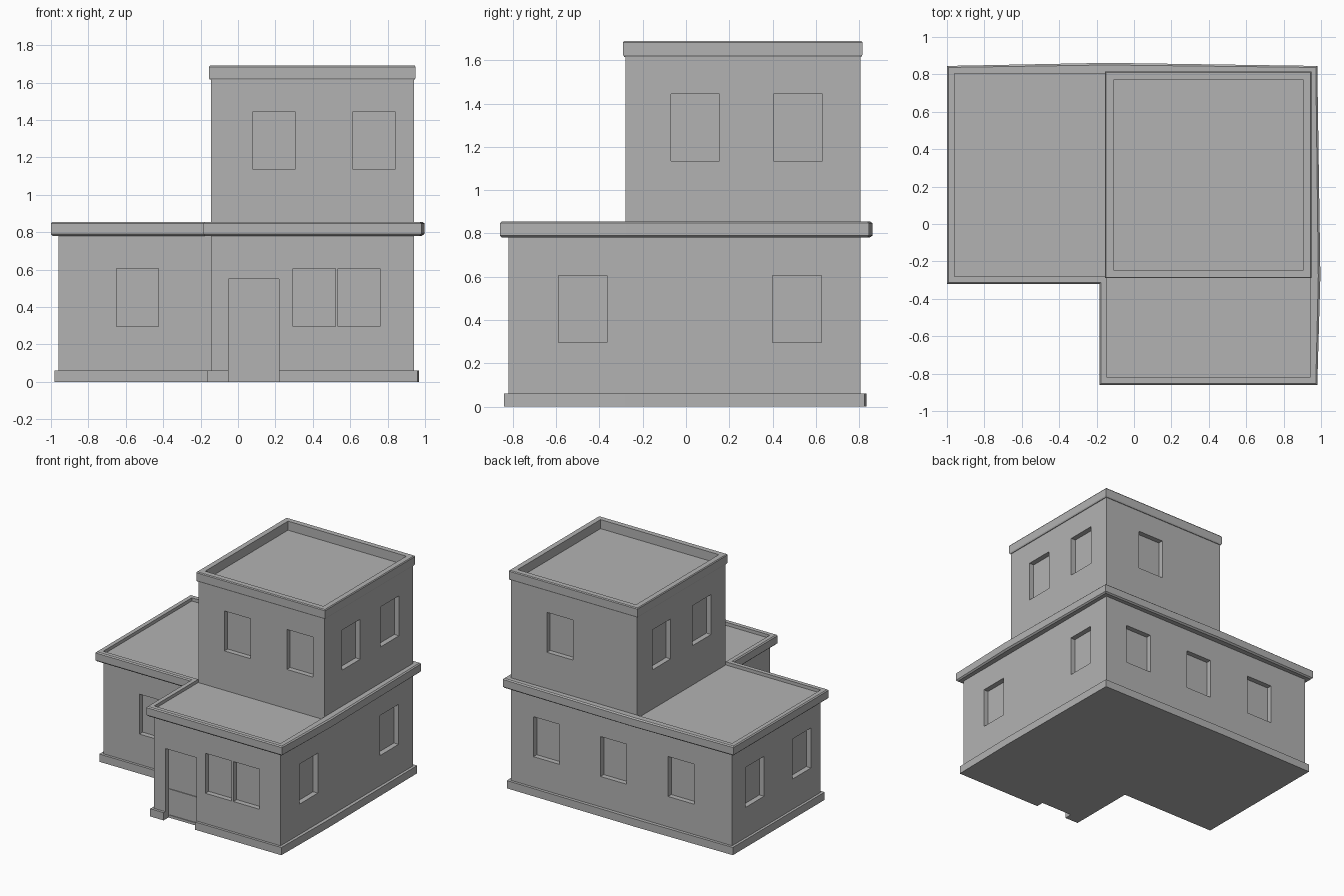
import bpy
import bmesh
from mathutils import Vector

if "Cube" in bpy.data.objects:
    bpy.data.objects.remove(bpy.data.objects["Cube"], do_unlink=True)

# One plain plaster colour
plaster = bpy.data.materials.new("grey_plaster")
plaster.use_nodes = True
GREY = (0.45, 0.45, 0.45, 1)
plaster.diffuse_color = GREY
plaster.node_tree.nodes["Principled BSDF"].inputs["Base Color"].default_value = GREY

# Wall lines, counter-clockwise
LEFT, MID, RIGHT = -0.96, -0.145, 0.94
FRONT, STEP, BACK = -0.82, -0.28, 0.805
GROUND = [(LEFT, STEP), (MID, STEP), (MID, FRONT), (RIGHT, FRONT),
          (RIGHT, STEP), (RIGHT, BACK), (MID, BACK), (LEFT, BACK)]
TOWER = [(MID, STEP), (RIGHT, STEP), (RIGHT, BACK), (MID, BACK)]


def offset(outline, dist):
    """Push every corner outward by the same diagonal distance."""
    pts = [Vector(p) for p in outline]
    result = []
    for i, p in enumerate(pts):
        a = (p - pts[i - 1]).normalized()
        b = (pts[(i + 1) % len(pts)] - p).normalized()
        out = Vector((a.y + b.y, -a.x - b.x)).normalized()
        result.append(p + out * dist * 2 ** 0.5)
    return result


def finish(name, bm):
    bmesh.ops.recalc_face_normals(bm, faces=bm.faces)
    mesh = bpy.data.meshes.new(name)
    bm.to_mesh(mesh)
    bm.free()
    mesh.materials.append(plaster)
    obj = bpy.data.objects.new(name, mesh)
    bpy.context.collection.objects.link(obj)
    return obj


def sweep(name, outline, profile, solid=False):
    """Stack offset outlines; capped when solid, otherwise a closed ring."""
    bm = bmesh.new()
    loops = [[bm.verts.new((p.x, p.y, z)) for p in offset(outline, d)]
             for d, z in profile]
    pairs = list(zip(loops, loops[1:]))
    if solid:
        bm.faces.new(loops[0])
        bm.faces.new(loops[-1])
    else:
        pairs.append((loops[-1], loops[0]))
    for low, high in pairs:
        for i in range(len(low)):
            j = (i + 1) % len(low)
            bm.faces.new((low[i], low[j], high[j], high[i]))
    return finish(name, bm)


def add_box(bm, low, high):
    low, high = Vector(low), Vector(high)
    verts = bmesh.ops.create_cube(bm, size=1)["verts"]
    for v in verts:
        v.co = (low + high) / 2 + Vector(a * b for a, b in zip(v.co, high - low))


# Storeys, plinth and roof edges
ground_walls = sweep("ground_floor_walls", GROUND, [(0, 0.06), (0, 0.83)], True)
plinth = sweep("plinth", GROUND, [(0.02, 0), (0.02, 0.06)], True)
tower_walls = sweep("upper_floor_walls", TOWER, [(0, 0.83), (0, 1.62)], True)
sweep("lower_cornice", GROUND,
      [(0, 0.78), (0.03, 0.78), (0.04, 0.79), (0.04, 0.847),
       (0.032, 0.855), (0, 0.855)])
sweep("upper_parapet", TOWER,
      [(-0.035, 1.615), (0.005, 1.615), (0.01, 1.625), (0.01, 1.683),
       (0.005, 1.69), (-0.035, 1.69)])

# Window and door recesses
WIDTH, HEIGHT, DEPTH = 0.225, 0.31, 0.04
LOW_SILL, HIGH_SILL = 0.295, 1.135
windows = [
    ("y", STEP, 1, LOW_SILL, [-0.65]),
    ("y", FRONT, 1, LOW_SILL, [0.295, 0.535]),
    ("y", BACK, -1, LOW_SILL, [-0.635, -0.055, 0.52]),
    ("x", RIGHT, -1, LOW_SILL, [-0.59, 0.4]),
    ("x", LEFT, 1, LOW_SILL, [-0.16, 0.415]),
    ("y", STEP, 1, HIGH_SILL, [0.08, 0.615]),
    ("y", BACK, -1, HIGH_SILL, [0.405]),
    ("x", RIGHT, -1, HIGH_SILL, [-0.07, 0.405]),
    ("x", MID, 1, HIGH_SILL, [-0.1, 0.395]),
]
bm = bmesh.new()
for axis, wall, inward, sill, starts in windows:
    near, far = sorted((wall - inward * 0.02, wall + inward * DEPTH))
    for s in starts:
        if axis == "y":
            add_box(bm, (s, near, sill), (s + WIDTH, far, sill + HEIGHT))
        else:
            add_box(bm, (near, s, sill), (far, s + WIDTH, sill + HEIGHT))
add_box(bm, (-0.05, FRONT - 0.1, -0.05), (0.22, FRONT + DEPTH, 0.55))
cutter = finish("opening_cutter", bm)
cutter.hide_render = True

for obj in (ground_walls, plinth, tower_walls):
    mod = obj.modifiers.new("openings", "BOOLEAN")
    mod.operation = "DIFFERENCE"
    mod.solver = "EXACT"
    mod.object = cutter
    graph = bpy.context.evaluated_depsgraph_get()
    cut_mesh = bpy.data.meshes.new_from_object(obj.evaluated_get(graph))
    obj.modifiers.clear()
    obj.data = cut_mesh
bpy.data.objects.remove(cutter, do_unlink=True)

# Door leaf rails
bm = bmesh.new()
for z in (0.015, 0.218):
    add_box(bm, (-0.04, FRONT + DEPTH - 0.006, z), (0.21, FRONT + DEPTH + 0.002, z + 0.008))
finish("door_rails", bm)
